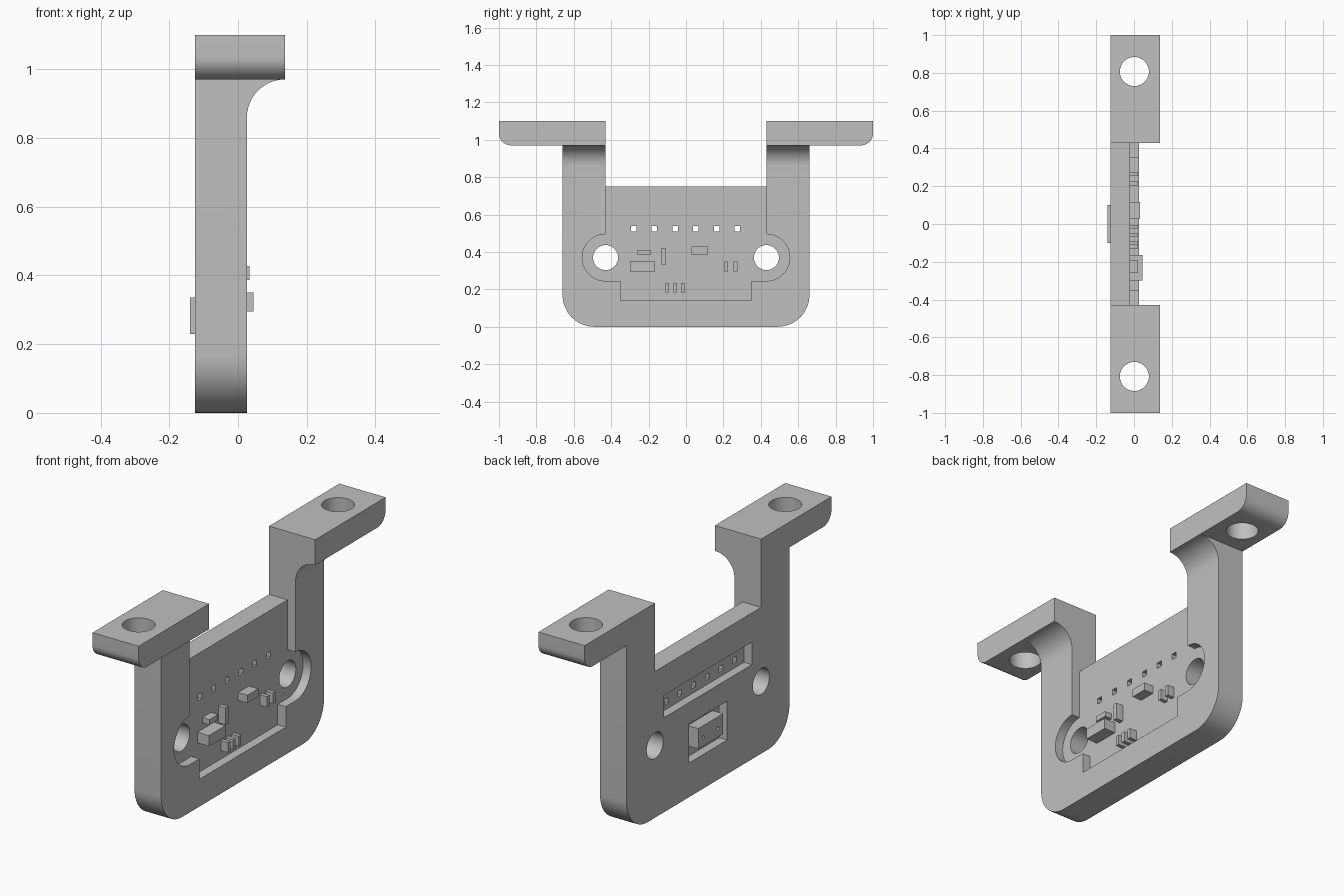
import bpy, bmesh
from math import pi, cos, sin, radians
from mathutils import Vector

cube = bpy.data.objects.get("Cube")
if cube:
    bpy.data.objects.remove(cube, do_unlink=True)

grey = bpy.data.materials.new("plain grey")
grey.use_nodes = True
grey.diffuse_color = (0.53, 0.53, 0.53, 1)
grey.node_tree.nodes["Principled BSDF"].inputs["Base Color"].default_value = grey.diffuse_color

BACK, FACE, FLANGE_X = -0.125, 0.026, 0.137   # x of rear face, front face, flange edge
FLOOR, REAR_FLOOR = -0.02, -0.08              # x of pocket floors
LEG_IN, LEG_OUT = 0.43, 0.66
UNDER, TOP = 0.97, 1.10                       # flange heights
HOLE_Z = 0.37


def arc(cx, cy, r, start, end, n=12):
    return [(cx + r * cos(radians(start + (end - start) * i / n)),
             cy + r * sin(radians(start + (end - start) * i / n))) for i in range(n + 1)]


def mirrored(half):
    """Close a right-hand half profile with its mirror image."""
    return half + [(-a, b) for a, b in reversed(half)]


def prism(name, profile, lo, hi, axis="x"):
    """Extrude a 2D profile along an axis between lo and hi."""
    place = {"x": lambda a, b, t: (t, a, b),
             "y": lambda a, b, t: (a, t, b),
             "z": lambda a, b, t: (a, b, t)}[axis]
    bm = bmesh.new()
    face = bm.faces.new([bm.verts.new(place(a, b, lo)) for a, b in profile])
    moved = bmesh.ops.extrude_face_region(bm, geom=[face])["geom"]
    shift = Vector(place(0, 0, hi - lo))
    bmesh.ops.translate(bm, vec=shift, verts=[v for v in moved if isinstance(v, bmesh.types.BMVert)])
    bmesh.ops.recalc_face_normals(bm, faces=bm.faces)
    mesh = bpy.data.meshes.new(name)
    bm.to_mesh(mesh)
    bm.free()
    mesh.materials.append(grey)
    obj = bpy.data.objects.new(name, mesh)
    bpy.context.collection.objects.link(obj)
    return obj


def block(name, y0, y1, z0, z1, x0, x1):
    return prism(name, [(y0, z0), (y1, z0), (y1, z1), (y0, z1)], x0, x1)


def circle(cx, cy, r):
    return arc(cx, cy, r, 0, 360, 40)[:-1]


def cut(target, cutters):
    """Subtract the cutters, bake the result and delete them."""
    for c in cutters:
        c.hide_render = True
        mod = target.modifiers.new(c.name, "BOOLEAN")
        mod.operation, mod.solver, mod.object = "DIFFERENCE", "EXACT", c
    graph = bpy.context.evaluated_depsgraph_get()
    graph.update()
    baked = bpy.data.meshes.new_from_object(target.evaluated_get(graph))
    target.modifiers.clear()
    target.data = baked
    for c in cutters:
        bpy.data.objects.remove(c, do_unlink=True)


# Bracket: U-shaped plate with outward flanges
outline = arc(LEG_OUT - 0.17, 0.17, 0.17, -90, 0)
outline += [(LEG_OUT, UNDER)]
outline += arc(1 - 0.065, UNDER + 0.065, 0.065, -90, 0)
outline += [(1, TOP), (LEG_IN, TOP), (LEG_IN, 0.75)]
bracket = prism("bracket", mirrored(outline), BACK, FLANGE_X)

# Front relief leaving a concave fillet below each flange
r = 0.11
relief = [(FACE, -0.1)] + arc(FACE + r, UNDER - r, r, 180, 90) + [(0.2, UNDER), (0.2, -0.1)]
cutters = [prism("relief_cutter", relief, -0.8, 0.8, "y")]

# Front pocket with round ears around the screw holes
pocket = [(0.35, 0.14), (0.35, HOLE_Z - 0.125)]
pocket += arc(LEG_IN, HOLE_Z, 0.125, -90, 90, 20) + [(LEG_IN, 0.78)]
cutters.append(prism("pocket_cutter", mirrored(pocket), FLOOR, 0.2))

# Rear slot and sensor window
cutters.append(block("slot_cutter", -0.355, 0.355, 0.485, 0.60, -0.2, REAR_FLOOR))
cutters.append(block("window_cutter", -0.155, 0.155, 0.175, 0.375, -0.2, REAR_FLOOR))

# Screw holes and pin holes
for s in (-1, 1):
    cutters.append(prism("screw_cutter", circle(s * LEG_IN, HOLE_Z, 0.067), -0.3, 0.3))
    cutters.append(prism("flange_cutter", circle(0.002, s * 0.807, 0.077), 0.8, 1.3, "z"))
for i in range(6):
    y = -0.28 + 0.111 * i
    cutters.append(block("pin_cutter", y - 0.015, y + 0.015, 0.51, 0.54, -0.3, 0.3))
cut(bracket, cutters)

# Rear sensor with two tiny openings
sensor = block("rear_sensor", -0.1, 0.1, 0.23, 0.335, -0.14, REAR_FLOOR + 0.005)
cut(sensor, [prism("port_cutter", circle(y, 0.275, 0.008), -0.2, -0.125) for y in (-0.06, 0.06)])

# Small components on the pocket floor
base = FLOOR - 0.005
block("large_chip", -0.30, -0.165, 0.295, 0.35, base, 0.045)
block("flat_chip", -0.26, -0.19, 0.383, 0.41, base, 0.02)
block("tall_chip", -0.13, -0.107, 0.333, 0.42, base, 0.02)
block("medium_chip", 0.03, 0.117, 0.387, 0.428, base, 0.033)
for y in (0.215, 0.265):
    block("side_resistor", y - 0.01, y + 0.01, 0.295, 0.35, base, 0.02)
for y in (-0.1, -0.058, -0.016):
    block("lower_resistor", y - 0.01, y + 0.01, 0.183, 0.235, base, 0.02)

# Smooth the curved walls, keep edges crisp
for obj in bpy.data.objects:
    obj.select_set(obj in (bracket, sensor))
bpy.context.view_layer.objects.active = bracket
bpy.ops.object.shade_smooth_by_angle(angle=radians(30))
